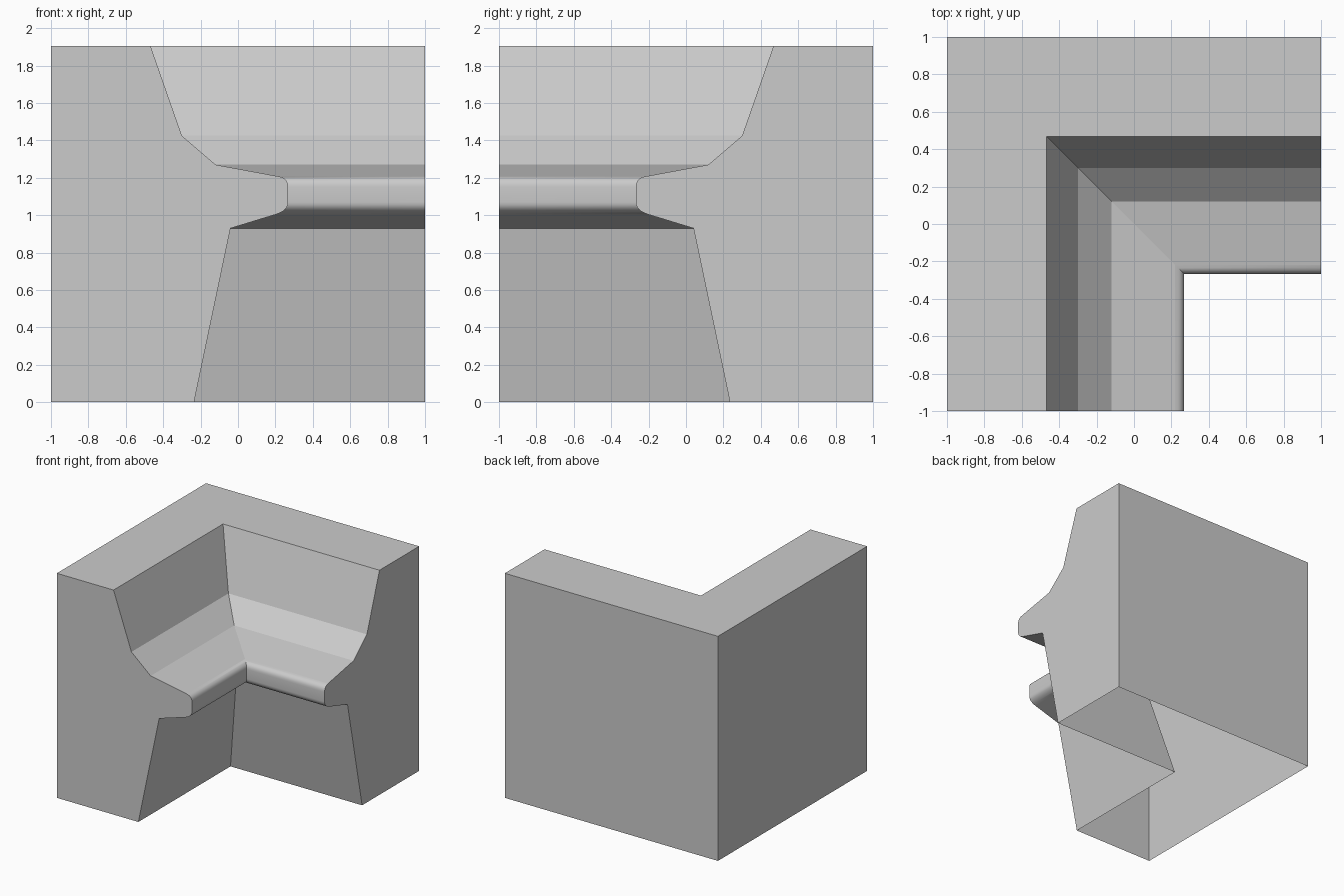
import bpy, bmesh
from mathutils import Vector
from math import radians

if "Cube" in bpy.data.objects:
    bpy.data.objects.remove(bpy.data.objects["Cube"])

H = 1.905


def rounded(a, ctrl, b, n=6):
    """Points of a small rounded corner."""
    a, ctrl, b = Vector(a), Vector(ctrl), Vector(b)
    return [tuple(a * (1 - t) ** 2 + ctrl * 2 * t * (1 - t) + b * t * t)
            for t in (i / n for i in range(n + 1))]


# Wall cross-section (x, z): lower slope, rounded lip, upper slopes, outer wall
lower = [(-0.235, 0), (-0.04, 0.93)]
lip = rounded((0.205, 1.005), (0.268, 1.025), (0.268, 1.07)) \
    + rounded((0.268, 1.15), (0.268, 1.198), (0.22, 1.207))
upper = [(-0.12, 1.27), (-0.30, 1.425), (-0.468, H)]
outer = [(-1, H), (-1, 0)]
profile = lower + lip + upper + outer
lip_range = range(len(lower), len(lower) + len(lip) - 1)

# Sweep the section along a mitred corner; the underside stays open
bm = bmesh.new()
rows = [[bm.verts.new(c) for c in ((p, -1, z), (p, -p, z), (1, -p, z))]
        for p, z in profile]
for i in range(len(rows) - 1):
    for k in (0, 1):
        f = bm.faces.new((rows[i][k], rows[i][k + 1],
                          rows[i + 1][k + 1], rows[i + 1][k]))
        f.smooth = i in lip_range

# Flat end caps
bm.faces.new([r[0] for r in rows])
bm.faces.new([r[2] for r in reversed(rows)])

# Merge the coplanar top into one L-shaped face
top_edges = [e for e in bm.edges if len(e.link_faces) == 2
             and all(f.calc_center_median().z > H - 1e-4 for f in e.link_faces)]
bmesh.ops.dissolve_edges(bm, edges=top_edges, use_verts=False)
bmesh.ops.recalc_face_normals(bm, faces=bm.faces[:])
bm.normal_update()

# Make sure the top faces up
if max(bm.faces, key=lambda f: f.calc_center_median().z).normal.z < 0:
    bmesh.ops.reverse_faces(bm, faces=bm.faces[:])

# Keep real corners crisp
for e in bm.edges:
    if len(e.link_faces) == 2:
        e.smooth = e.calc_face_angle(0) < radians(30)

mesh = bpy.data.meshes.new("corner_wall")
bm.to_mesh(mesh)
bm.free()
wall = bpy.data.objects.new("corner_wall", mesh)
bpy.context.collection.objects.link(wall)
